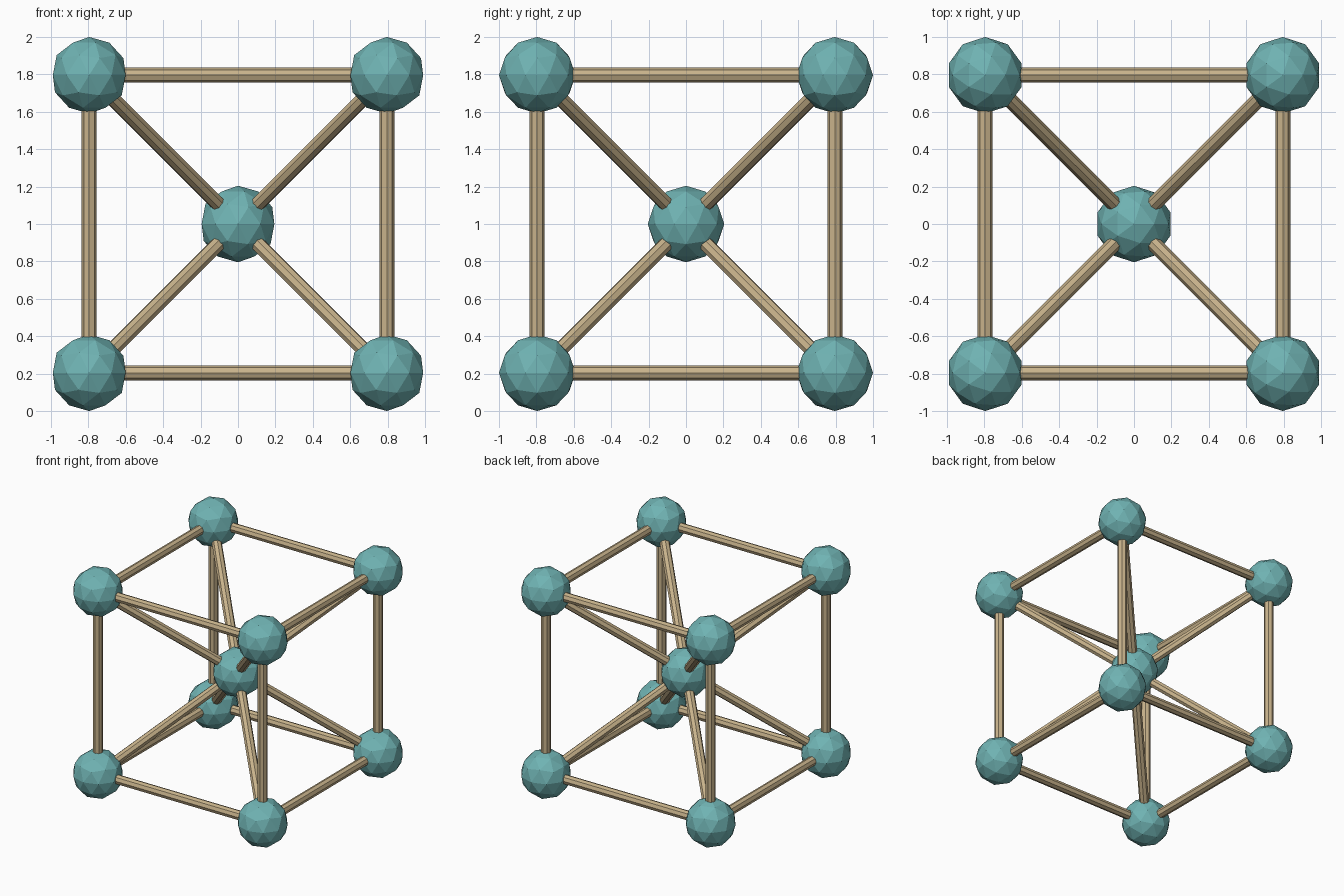
import bpy
from itertools import product
from mathutils import Vector

if "Cube" in bpy.data.objects:
    bpy.data.objects.remove(bpy.data.objects["Cube"])

C = 0.7955      # half the spacing of the corner balls
BALL_R = 0.2045
ROD_R = 0.04
MID = Vector((0, 0, 1))


def material(name, rgb):
    m = bpy.data.materials.new(name)
    m.diffuse_color = (*rgb, 1)
    m.use_nodes = True
    m.node_tree.nodes["Principled BSDF"].inputs["Base Color"].default_value = m.diffuse_color
    return m


teal = material("teal", (0.16, 0.45, 0.45))
tan = material("tan", (0.58, 0.45, 0.26))


def ball(name, pos):
    bpy.ops.mesh.primitive_ico_sphere_add(subdivisions=2, radius=BALL_R, location=pos)
    o = bpy.context.object
    o.name = name
    o.data.materials.append(teal)


def rod(name, a, b):
    d = b - a
    bpy.ops.mesh.primitive_cylinder_add(vertices=8, radius=ROD_R, depth=d.length,
                                        location=(a + b) / 2)
    o = bpy.context.object
    o.name = name
    o.rotation_euler = d.to_track_quat('Z', 'Y').to_euler()
    o.data.materials.append(tan)


# Balls: one in the middle and one at each cube corner
ball("centre_ball", MID)
corners = [Vector(s) for s in product((-1, 1), repeat=3)]
for s in corners:
    p = MID + s * C
    ball("corner_ball", p)
    # Diagonal rod to the centre
    rod("diagonal_rod", MID, p)
    # Cube edge rods, starting from the negative end of each axis
    for axis in range(3):
        if s[axis] < 0:
            q = p.copy()
            q[axis] += 2 * C
            rod("edge_rod", p, q)
